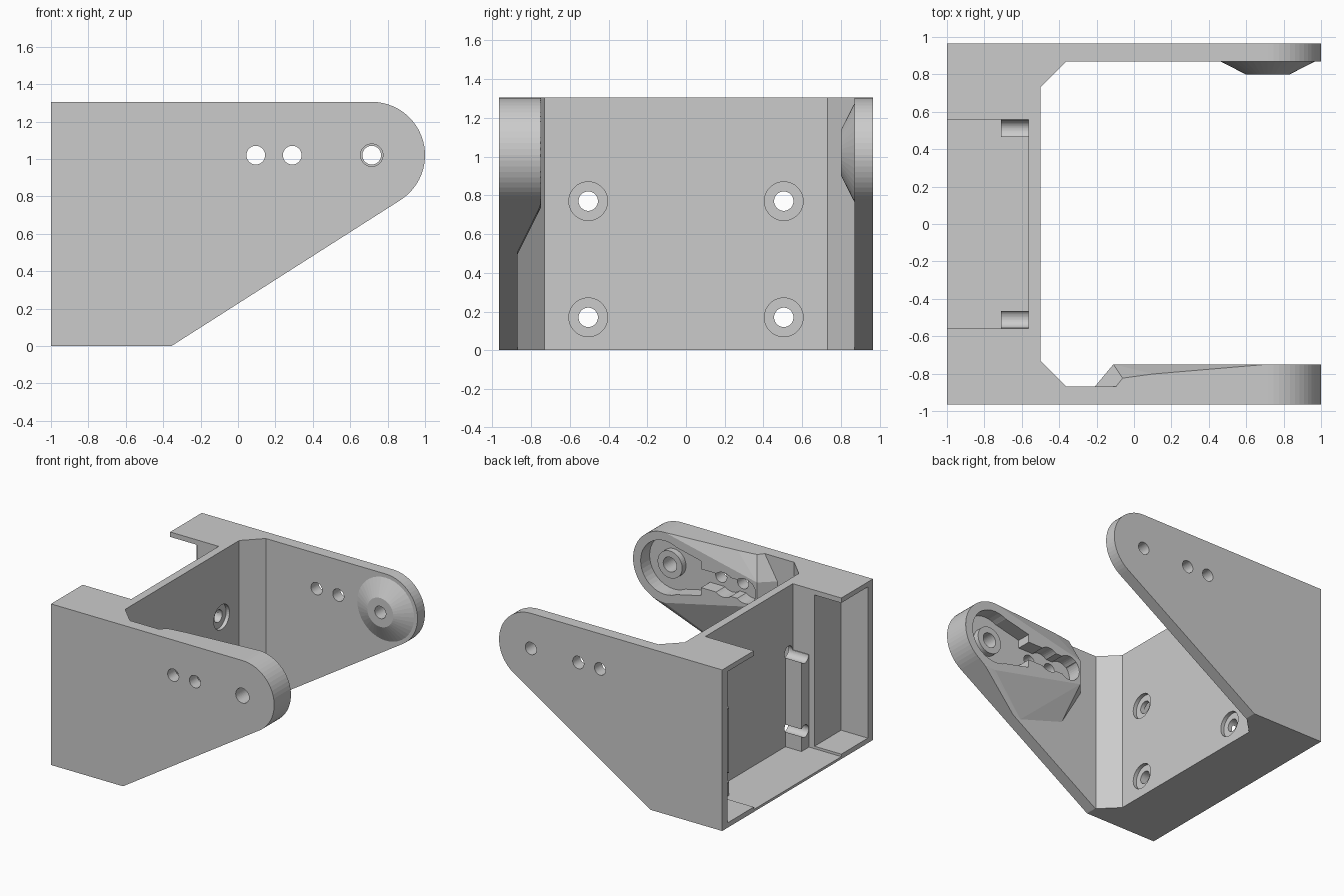
import bpy
import bmesh
from math import sin, cos, pi, sqrt, atan2, acos

if "Cube" in bpy.data.objects:
    bpy.data.objects.remove(bpy.data.objects["Cube"], do_unlink=True)

grey = bpy.data.materials.new("plain grey")
grey.use_nodes = True
COLOUR = (0.6, 0.6, 0.6, 1)
grey.diffuse_color = COLOUR
grey.node_tree.nodes["Principled BSDF"].inputs["Base Color"].default_value = COLOUR

PIVOT = (0.715, 1.02)
TIP_R = 0.285
TOP = 1.305
AXES = {"X": lambda u, v, w: (w, u, v),
        "Y": lambda u, v, w: (u, w, v),
        "Z": lambda u, v, w: (u, v, w)}


def finish(name, bm):
    bmesh.ops.recalc_face_normals(bm, faces=bm.faces[:])
    mesh = bpy.data.meshes.new(name)
    bm.to_mesh(mesh)
    bm.free()
    mesh.materials.append(grey)
    obj = bpy.data.objects.new(name, mesh)
    bpy.context.scene.collection.objects.link(obj)
    return obj


def loft(name, axis, rings):
    """Join outlines of equal length, each given as (points, level)."""
    bm = bmesh.new()
    loops = [[bm.verts.new(AXES[axis](u, v, w)) for u, v in pts] for pts, w in rings]
    n = len(loops[0])
    for a, b in zip(loops, loops[1:]):
        for i in range(n):
            j = (i + 1) % n
            bm.faces.new((a[i], a[j], b[j], b[i]))
    bm.faces.new(loops[0][::-1])
    bm.faces.new(loops[-1])
    return finish(name, bm)


def prism(name, axis, pts, lo, hi):
    return loft(name, axis, [(pts, lo), (pts, hi)])


def box(name, x, y, z):
    return prism(name, "Z", [(x[0], y[0]), (x[1], y[0]), (x[1], y[1]), (x[0], y[1])], *z)


def arc(centre, r, start=0, end=2 * pi, n=40):
    full = end - start > 6.28
    return [(centre[0] + r * cos(start + (end - start) * i / n),
             centre[1] + r * sin(start + (end - start) * i / n))
            for i in range(n if full else n + 1)]


def rod(name, axis, centre, r, lo, hi):
    return prism(name, axis, arc(centre, r), lo, hi)


def combine(target, tool, operation):
    mod = target.modifiers.new("combine", "BOOLEAN")
    mod.operation = operation
    mod.solver = "EXACT"
    mod.object = tool
    bpy.context.view_layer.update()
    graph = bpy.context.evaluated_depsgraph_get()
    mesh = bpy.data.meshes.new_from_object(target.evaluated_get(graph))
    target.modifiers.clear()
    target.data = mesh
    bpy.data.objects.remove(tool, do_unlink=True)


def cut(tool):
    combine(bracket, tool, "DIFFERENCE")


def add(tool):
    combine(bracket, tool, "UNION")


# U-shaped plan with chamfered inner corners
half = [(1.1, 0.965), (-1, 0.965)]
inner = [(-0.5, 0.73), (-0.36, 0.87), (1.1, 0.87)]
plan = half + [(x, -y) for x, y in half[::-1]]
plan += [(x, -y) for x, y in inner[::-1]] + inner
bracket = prism("bracket", "Z", plan, -0.1, 1.5)

# Conical pivot boss inside the rear arm
add(loft("pivot_cone", "Y", [(arc(PIVOT, 0.255), 0.9), (arc(PIVOT, 0.255), 0.87),
                             (arc(PIVOT, 0.117), 0.8)]))

# Tapered horn boss inside the front arm
bm = bmesh.new()
crest = arc(PIVOT, TIP_R, -pi / 2, pi / 2, 24)
crest += [(-0.11, PIVOT[1] + s * 0.1) for s in (1, -1)]
foot = [(x, PIVOT[1] + s * h) for s in (1, -1)
        for x, h in ((-0.21, 0.09), (-0.03, 0.4), (0.37, 0.525), (1.1, 0.4))]
for pts, levels in ((crest, (-0.75,)), (foot, (-0.87, -0.9))):
    for y in levels:
        for x, z in pts:
            bm.verts.new((x, y, z))
hull = bmesh.ops.convex_hull(bm, input=bm.verts[:])
bmesh.ops.delete(bm, geom=list({g for g in hull["geom_interior"] + hull["geom_unused"]
                                if isinstance(g, bmesh.types.BMVert)}), context="VERTS")
add(finish("horn_boss", bm))

# Side silhouette: flat top, round tip, slanted lower edge
heel = (-0.355, 0)
dx, dz = PIVOT[0] - heel[0], PIVOT[1] - heel[1]
dist = sqrt(dx * dx + dz * dz)
tangent = atan2(-dz, -dx) + acos(TIP_R / dist)
if tangent > 0:
    tangent -= 2 * pi
side = [(-1, 0), heel] + arc(PIVOT, TIP_R, tangent, pi / 2, 24) + [(-1, TOP)]
combine(bracket, prism("silhouette", "Y", side, -1.2, 1.2), "INTERSECT")

# Rear housing, open at the back and in the middle of the top
cut(box("bay", (-1.1, -0.565), (-0.56, 0.56), (0.02, 1.5)))
for s in (1, -1):
    ends = sorted((s * 0.55, s * 0.9))
    cut(box("side_pocket", (-1.1, -0.76), ends, (0.04, 1.265)))
    # Guide block beside each pair of screw holes
    ends = sorted((s * 0.465, s * 0.57))
    add(box("guide_block", (-0.71, -0.55), ends, (0.01, 0.77)))

# Counterbored screw holes in the back wall
for y in (-0.505, 0.505):
    for z in (0.17, 0.77):
        cut(rod("screw_hole", "X", (y, z), 0.05, -0.712, -0.4))
        cut(rod("counterbore", "X", (y, z), 0.1, -0.53, -0.4))

# Horn-shaped recess in the front arm
FLOOR, OPEN = -0.865, -0.6
cz = PIVOT[1]
outline = [(PIVOT[0], 0.215), (0.39, 0.14), (0.39, 0.075), (-0.07, 0.075)]
outline = [(x, cz + h) for x, h in outline] + [(x, cz - h) for x, h in outline[::-1]]
recess = prism("horn_recess", "Y", outline, FLOOR, OPEN)
combine(recess, rod("round_end", "Y", PIVOT, 0.217, FLOOR, OPEN), "UNION")
for x in (0.0, 0.19):
    combine(recess, rod("scallop", "Y", (x, cz), 0.1, FLOOR, OPEN), "UNION")
cut(recess)
add(rod("hub", "Y", PIVOT, 0.11, -0.9, -0.815))

# Pivot and horn screw holes through both arms
for x in (0.095, 0.29, PIVOT[0]):
    cut(rod("rear_hole", "Y", (x, cz), 0.05, 0.6, 1.1))
    cut(rod("front_hole", "Y", (x, cz), 0.06 if x == PIVOT[0] else 0.05, -1.1, -0.7))
